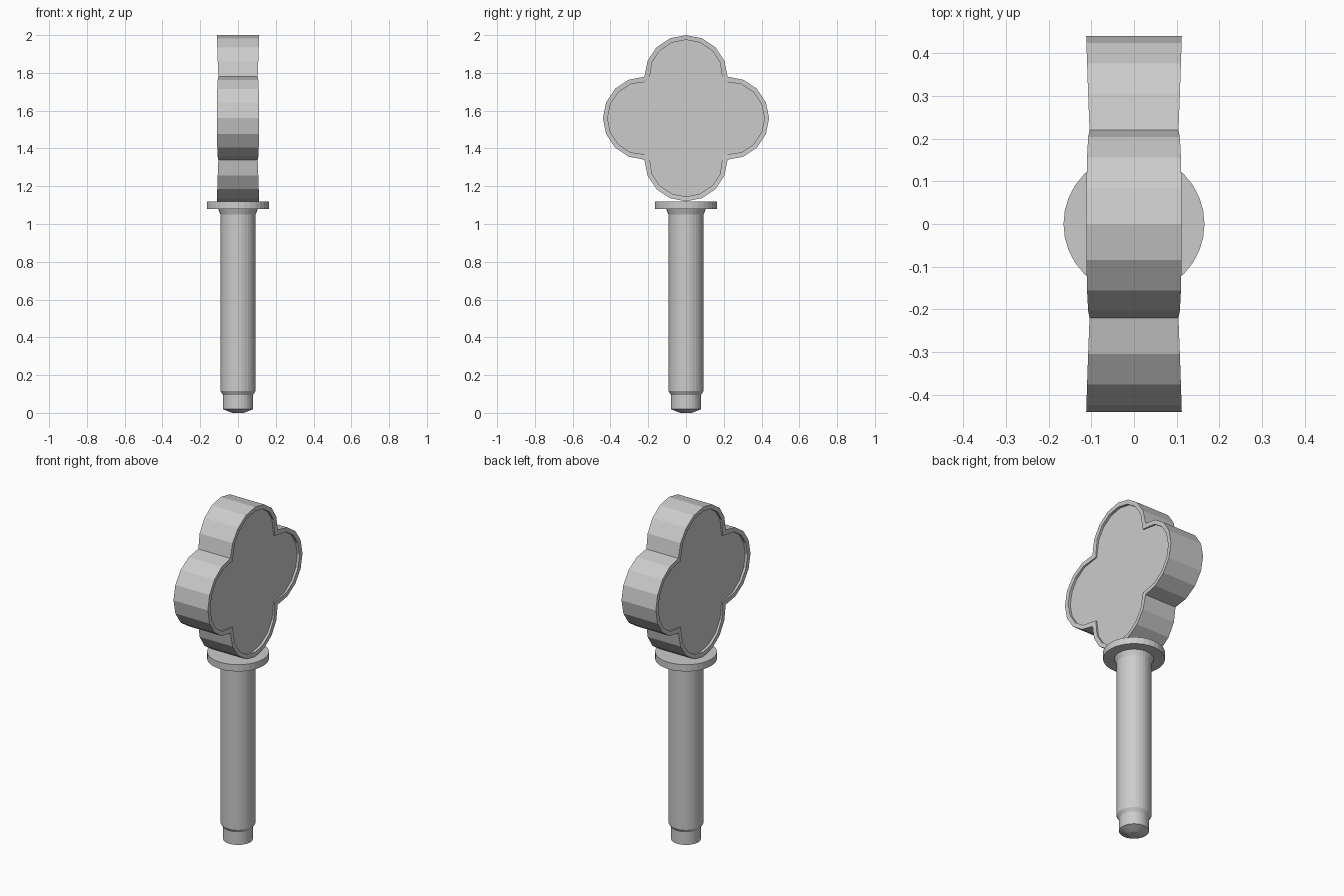
import bpy, bmesh, math

cube = bpy.data.objects.get("Cube")
if cube:
    bpy.data.objects.remove(cube, do_unlink=True)

grey = bpy.data.materials.new("plain_grey")
grey.use_nodes = True
grey.diffuse_color = (0.6, 0.6, 0.6, 1)
grey.node_tree.nodes["Principled BSDF"].inputs["Base Color"].default_value = (0.6, 0.6, 0.6, 1)


def finish(name, bm):
    bmesh.ops.recalc_face_normals(bm, faces=bm.faces)
    mesh = bpy.data.meshes.new(name)
    bm.to_mesh(mesh)
    bm.free()
    mesh.materials.append(grey)
    obj = bpy.data.objects.new(name, mesh)
    bpy.context.collection.objects.link(obj)
    return obj


def bridge(bm, a, b):
    for i in range(len(a)):
        j = (i + 1) % len(a)
        bm.faces.new((a[i], a[j], b[j], b[i]))


def lathe(name, profile, sides=32):
    """Stack of rings from (radius, height) pairs, capped at both ends."""
    bm = bmesh.new()
    rings = [[bm.verts.new((r * math.cos(math.tau * i / sides),
                            r * math.sin(math.tau * i / sides), z))
              for i in range(sides)] for r, z in profile]
    for a, b in zip(rings, rings[1:]):
        bridge(bm, a, b)
    bm.faces.new(rings[0])
    bm.faces.new(rings[-1])
    return finish(name, bm)


# Handle with a stepped, tapered foot and a flared collar
lathe("handle", [(0.03, 0), (0.08, 0.02), (0.08, 0.095), (0.093, 0.115),
                 (0.093, 1.05), (0.105, 1.08)])
lathe("guard_disc", [(0.165, 1.08), (0.165, 1.12)])

# Four-lobed head: half circles on the sides of a square
CENTRE, LOBE, STEPS = 1.56, 0.22, 8


def outline(radius):
    points = []
    for lobe in range(4):
        turn = lobe * math.pi / 2
        for i in range(STEPS):
            a = math.pi * i / STEPS - math.pi / 2
            u = LOBE + radius * math.cos(a)
            v = radius * math.sin(a)
            if i == 0:  # valley between two lobes
                u, v = radius, -radius
            points.append((u * math.cos(turn) - v * math.sin(turn),
                           u * math.sin(turn) + v * math.cos(turn)))
    return points


def half_thickness(y, z):
    return 0.104 + 0.06 * (math.hypot(y, z) - 0.31)


bm = bmesh.new()
outer, inner = outline(LOBE), outline(LOBE - 0.025)
rims = []
for side in (-1, 1):
    rim = [bm.verts.new((side * half_thickness(y, z), y, CENTRE + z)) for y, z in outer]
    lip = [bm.verts.new((side * half_thickness(y, z), y, CENTRE + z)) for y, z in inner]
    floor = [bm.verts.new((side * 0.095, y, CENTRE + z)) for y, z in inner]
    bridge(bm, rim, lip)
    bridge(bm, lip, floor)
    bm.faces.new(floor)
    rims.append(rim)
bridge(bm, *rims)
finish("four_lobed_head", bm)
